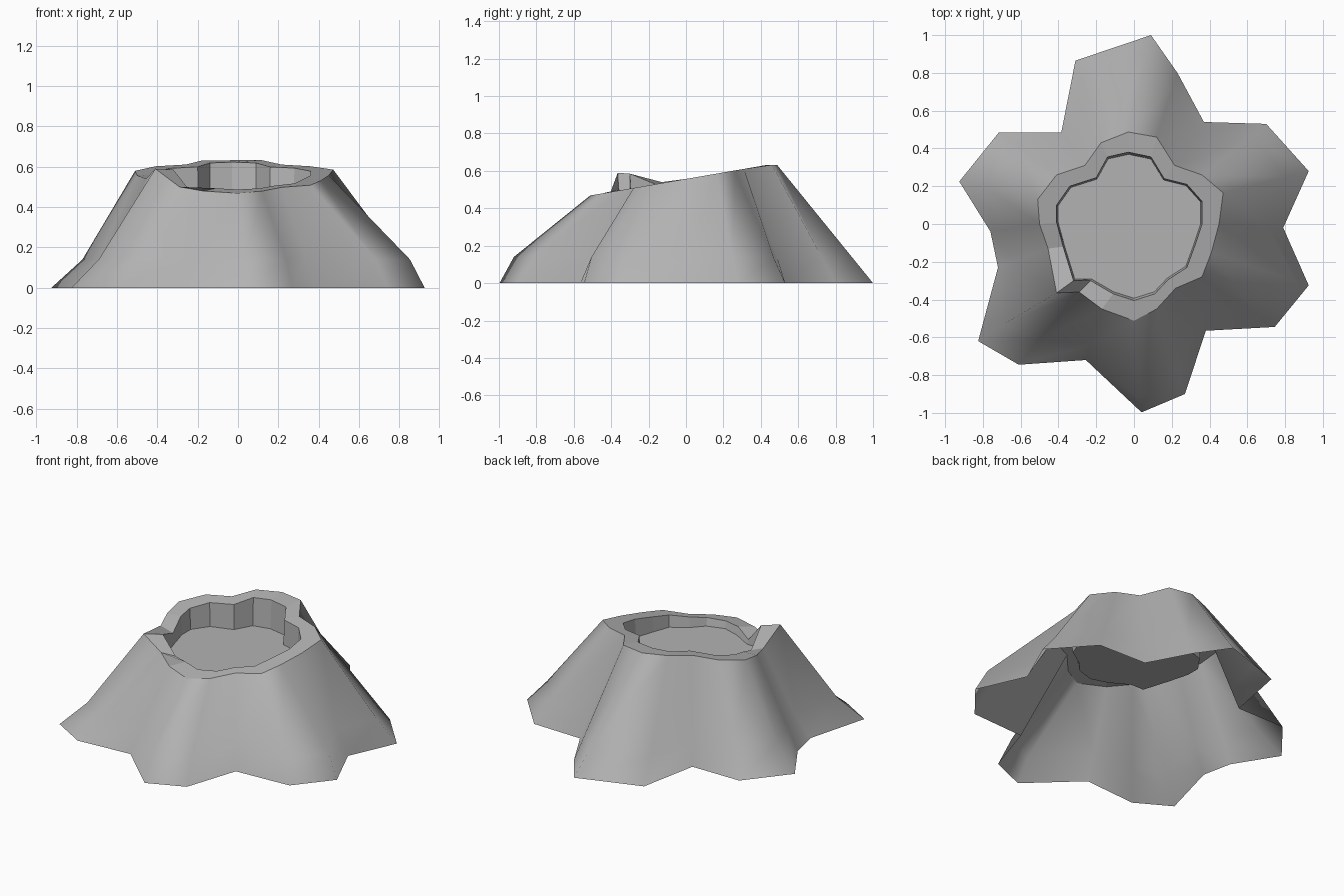
import bpy, bmesh

if "Cube" in bpy.data.objects:
    bpy.data.objects.remove(bpy.data.objects["Cube"])

# Lobed footprint on the ground, counterclockwise from the right
base = [(.925, .28), (.70, .53), (.37, .54), (.23, .80), (.09, 1.0), (-.31, .865), (-.385, .485),
        (-.715, .485), (-.925, .225), (-.76, -.04), (-.72, -.23), (-.825, -.62), (-.61, -.745),
        (-.255, -.72), (.04, -.997), (.27, -.90), (.38, -.565), (.745, -.545), (.925, -.325), (.79, -.02)]
# Outer edge of the crater rim, one point per footprint point
rim = [(.472, .165), (.36, .26), (.215, .31), (.12, .46), (-.03, .487), (-.175, .43), (-.26, .31),
       (-.41, .26), (-.51, .13), (-.50, 0), (-.455, -.13), (-.41, -.365), (-.29, -.36),
       (-.17, -.45), (0, -.512), (.12, -.45), (.22, -.34), (.36, -.28), (.41, -.15), (.45, 0)]
# Inner edge of the crater rim
inner = [(.36, .12), (.28, .21), (.16, .24), (.09, .355), (-.03, .38), (-.14, .355), (-.20, .245),
         (-.34, .20), (-.41, .10), (-.41, .01), (-.375, -.12), (-.32, -.30), (-.23, -.30),
         (-.11, -.37), (0, -.405), (.11, -.37), (.18, -.295), (.28, -.23), (.32, -.12), (.36, 0)]

MID_Z, FLOOR_Z = .14, .443
bulge = {0: .985, 8: .935, 10: .97, 11: .95, 12: .96, 14: 1.08, 15: 1.06, 17: 1.07, 18: 1.08}


def rim_z(y):
    """Height of the tilted rim plane, levelling off at the back."""
    return min(.557 + .173 * y, .632)


bm = bmesh.new()
n = len(base)


def ring(points):
    return [bm.verts.new(p) for p in points]


def bridge(a, b, smooth=False):
    for i in range(n):
        j = (i + 1) % n
        f = bm.faces.new((a[i], a[j], b[j], b[i]))
        f.smooth = smooth


# Rim, with a raised chunk between two notches at the front left
outer_top = [(x, y, rim_z(y)) for x, y in rim]
inner_top = [(x, y, rim_z(y)) for x, y in inner]
for i, z_out, z_in in ((10, .54, .51), (11, .59, .585), (12, .50, .47)):
    outer_top[i] = (*rim[i], z_out)
    inner_top[i] = (*inner[i], z_in)

# Kinked lower slopes
middle = []
for i, (b, t) in enumerate(zip(base, outer_top)):
    k = MID_Z / t[2]
    s = bulge.get(i, 1)
    middle.append(((b[0] + (t[0] - b[0]) * k) * s, (b[1] + (t[1] - b[1]) * k) * s, MID_Z))

r_base = ring([(x, y, 0) for x, y in base])
r_mid = ring(middle)
r_rim = ring(outer_top)
r_in = ring(inner_top)
r_floor = ring([(x * .98, y * .97, FLOOR_Z) for x, y in inner])
bridge(r_base, r_mid, True)
bridge(r_mid, r_rim, True)
bridge(r_rim, r_in)
bridge(r_in, r_floor)
bm.faces.new(r_floor)  # crater floor; the underside stays open

mesh = bpy.data.meshes.new("crater_mountain")
bm.to_mesh(mesh)
bm.free()
obj = bpy.data.objects.new("crater_mountain", mesh)
bpy.context.collection.objects.link(obj)

# Dark grey rock
rock = bpy.data.materials.new("rock")
rock.diffuse_color = (.45, .45, .45, 1)
rock.use_nodes = True
rock.node_tree.nodes["Principled BSDF"].inputs["Base Color"].default_value = rock.diffuse_color
mesh.materials.append(rock)
